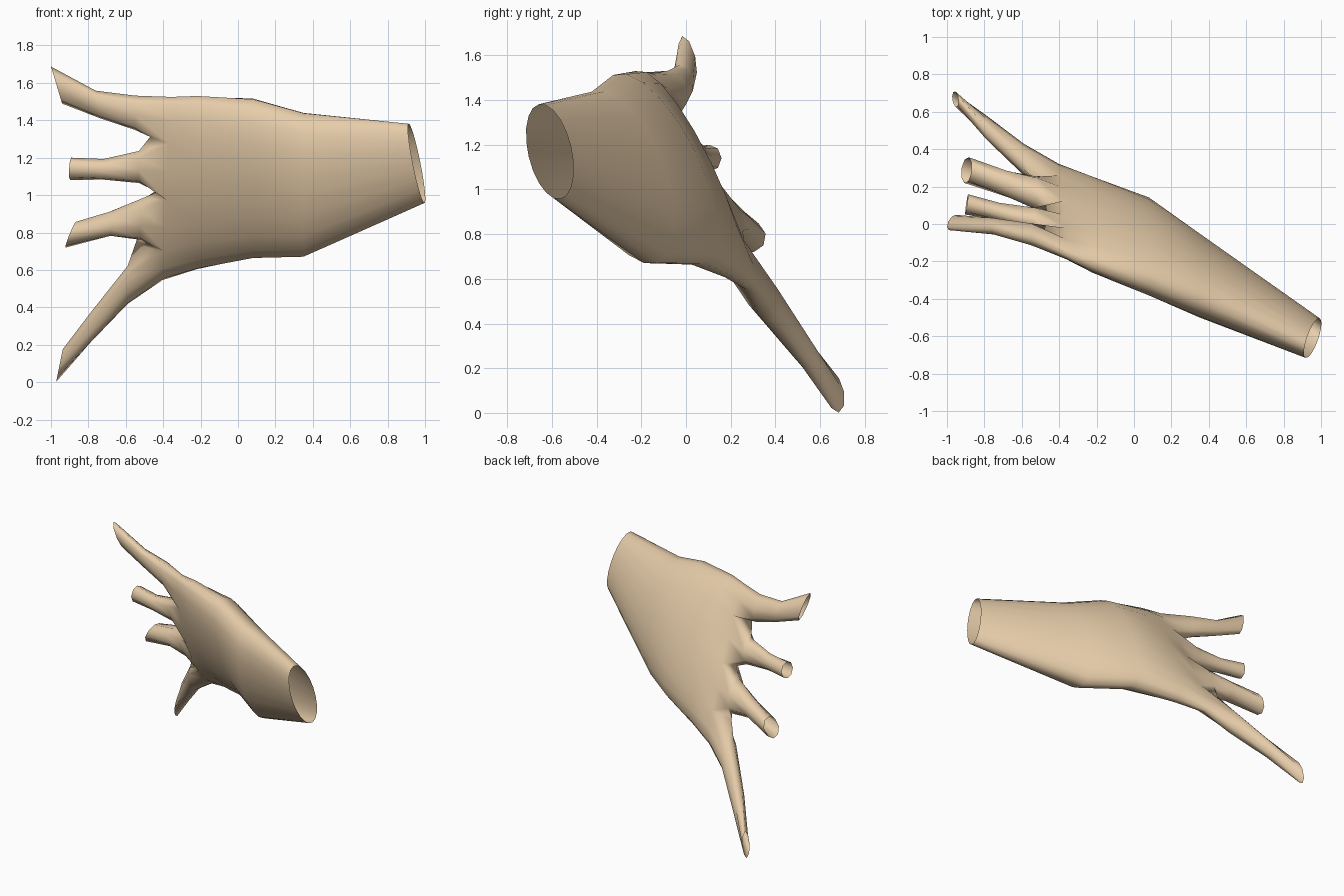
import bpy, bmesh
from math import sin, cos, radians, tau
from mathutils import Vector

if "Cube" in bpy.data.objects:
    bpy.data.objects.remove(bpy.data.objects["Cube"])

bm = bmesh.new()


def ring(n, x, y, z, a, b, tilt, sy=0, sz=0, bend=0):
    """Tilted oval of n points; sy and sz slant it along x, bend cups it."""
    t = radians(tilt)
    out = []
    for i in range(n):
        u, v = a * cos(tau * i / n), b * sin(tau * i / n)
        v -= bend * (1 - (u / a) ** 2)
        dy, dz = v * cos(t) - u * sin(t), u * cos(t) + v * sin(t)
        out.append(bm.verts.new((x + sy * dy + sz * dz, y + dy, z + dz)))
    return out


def bridge(r0, r1):
    n = len(r0)
    for i in range(n):
        j = (i + 1) % n
        bm.faces.new((r0[i], r0[j], r1[j], r1[i]))


# Forearm and palm: x, y, z, half width, half thickness, tilt, slants, bend
palm = [
    (0.955, -0.61, 1.17, 0.217, 0.097, 13, 0.21, -0.16),
    (0.35, -0.275, 1.055, 0.41, 0.183, 21),
    (0.08, -0.12, 1.09, 0.47, 0.18, 26),
    (-0.22, 0.0, 1.067, 0.515, 0.14, 26, 0, 0, 0.015),
    (-0.38, 0.07, 1.035, 0.545, 0.1, 26, 0, 0.05, 0.04),
]
prev = None
for sec in palm:
    cur = ring(20, *sec)
    if prev:
        bridge(prev, cur)
    prev = cur
knuckles = prev

# Webs between the fingers
webs = [knuckles[0]]
for s, x in ((2, -0.47), (4, -0.43), (6, -0.55)):
    mid = (knuckles[s + 1].co + knuckles[19 - s].co) / 2
    mid.x = x
    if s == 6:
        mid += Vector((0, 0.07, 0.0))
    webs.append(bm.verts.new(mid))
webs.append(knuckles[10])

# Four fingers, top to bottom, each grown from its share of the knuckles
fingers = [
    [(-0.55, -0.055, 1.44, 0.095, 0.06, 15),
     (-0.75, -0.012, 1.485, 0.075, 0.045, 12, 0, -0.15),
     (-0.97, 0.008, 1.588, 0.102, 0.034, 14, 0, -0.3)],
    [(-0.53, 0.025, 1.15, 0.09, 0.065, 18),
     (-0.72, 0.065, 1.138, 0.057, 0.05, 15),
     (-0.895, 0.105, 1.14, 0.06, 0.054, 0, 0.15, 0.05)],
    [(-0.52, 0.165, 0.87, 0.118, 0.088, 22),
     (-0.68, 0.215, 0.848, 0.07, 0.075, 22),
     (-0.895, 0.288, 0.788, 0.07, 0.07, 12, 0.1, 0.4)],
    [(-0.59, 0.345, 0.52, 0.115, 0.074, 28),
     (-0.79, 0.517, 0.29, 0.09, 0.054, 28),
     (-0.955, 0.668, 0.088, 0.088, 0.04, 10, 0, 0.2)],
]
for k, secs in enumerate(fingers):
    s = 2 * k
    prev = [webs[k], *knuckles[s + 1:s + 4], webs[k + 1],
            knuckles[17 - s], knuckles[18 - s], knuckles[19 - s]]
    for sec in secs:
        cur = ring(8, *sec)
        bridge(prev, cur)
        prev = cur

bmesh.ops.recalc_face_normals(bm, faces=bm.faces)
mesh = bpy.data.meshes.new("hand")
bm.to_mesh(mesh)
bm.free()
hand = bpy.data.objects.new("hand", mesh)
bpy.context.collection.objects.link(hand)

# Skin colour and smooth shading
skin = bpy.data.materials.new("skin")
skin.diffuse_color = (0.8, 0.61, 0.4, 1)
skin.use_nodes = True
skin.node_tree.nodes["Principled BSDF"].inputs["Base Color"].default_value = skin.diffuse_color
mesh.materials.append(skin)
bpy.context.view_layer.objects.active = hand
hand.select_set(True)
bpy.ops.object.shade_smooth()
